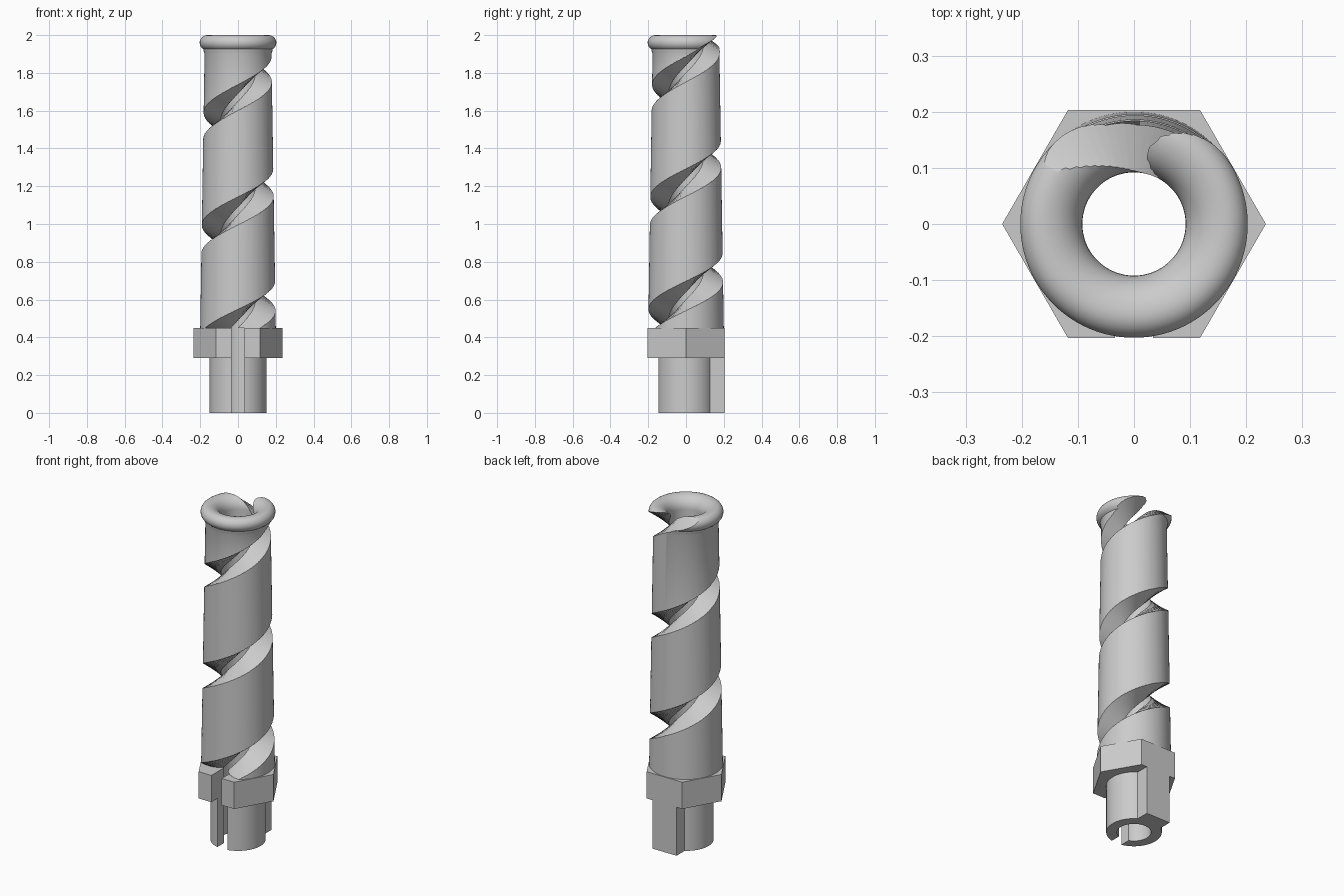
import bpy, bmesh, math
from math import cos, sin, pi, tau

cube = bpy.data.objects.get("Cube")
if cube:
    bpy.data.objects.remove(cube, do_unlink=True)

BORE, COLLAR_TOP, TOP = 0.092, 0.45, 2.0
PITCH = 0.6

grey = bpy.data.materials.new("plain_grey")
grey.use_nodes = True
grey.diffuse_color = (0.6, 0.6, 0.6, 1)
grey.node_tree.nodes["Principled BSDF"].inputs["Base Color"].default_value = (0.6, 0.6, 0.6, 1)


def make(name, bm):
    bmesh.ops.recalc_face_normals(bm, faces=bm.faces)
    mesh = bpy.data.meshes.new(name)
    bm.to_mesh(mesh)
    bm.free()
    mesh.materials.append(grey)
    ob = bpy.data.objects.new(name, mesh)
    bpy.context.collection.objects.link(ob)
    return ob


def prism(name, radius, z0, z1, sides):
    bm = bmesh.new()
    ring = [bm.verts.new((radius * cos(tau * i / sides), radius * sin(tau * i / sides), z0))
            for i in range(sides)]
    face = bm.faces.new(ring)
    top = bmesh.ops.extrude_face_region(bm, geom=[face])["geom"]
    bmesh.ops.translate(bm, vec=(0, 0, z1 - z0),
                        verts=[g for g in top if isinstance(g, bmesh.types.BMVert)])
    return make(name, bm)


def box(name, x0, x1, y0, y1, z0, z1):
    bm = bmesh.new()
    bmesh.ops.create_cube(bm, size=1)
    for v in bm.verts:
        v.co = (x1 if v.co.x > 0 else x0, y1 if v.co.y > 0 else y0, z1 if v.co.z > 0 else z0)
    return make(name, bm)


def sweep(name, section, angles, rise, closed):
    """Carry a closed (radius, height) section round the z axis."""
    bm = bmesh.new()
    rings = [[bm.verts.new((r * cos(a), r * sin(a), z + rise * a / tau)) for r, z in section]
             for a in angles]
    n = len(section)
    pairs = list(zip(rings, rings[1:])) + ([(rings[-1], rings[0])] if closed else [])
    for a, b in pairs:
        for j in range(n):
            k = (j + 1) % n
            bm.faces.new((a[j], b[j], b[k], a[k]))
    if not closed:
        bm.faces.new(rings[0])
        bm.faces.new(rings[-1])
    return make(name, bm)


def combine(ob, tool, operation):
    mod = ob.modifiers.new(operation, "BOOLEAN")
    mod.operation, mod.solver, mod.object = operation, "EXACT", tool
    bpy.context.view_layer.objects.active = ob
    bpy.ops.object.modifier_apply(modifier=mod.name)
    bpy.data.objects.remove(tool, do_unlink=True)


# Tapered tube with a rolled lip
lip_r, lip_z, lip = 0.163, TOP - 0.04, 0.04
section = [(BORE, COLLAR_TOP), (0.2, COLLAR_TOP), (0.177, 1.90), (0.181, 1.912)]
for i in range(10):
    a = -pi / 3 + i * (pi / 2 + pi / 3) / 9
    section.append((lip_r + lip * cos(a), lip_z + lip * sin(a)))
flare = lip_r - BORE
for i in range(1, 11):
    a = pi / 2 + i * pi / 20
    section.append((lip_r + flare * cos(a), TOP - flare + flare * sin(a)))
tube = sweep("spiral_tube", section, [tau * i / 96 for i in range(96)], 0, True)


# Spiral groove, narrow at the bore and wide at the outside
def half_width(r):
    return 0.018 + 0.56 * (r - BORE)


r0, r1, zc = 0.065, 0.26, 0.92 - PITCH / 2
groove_section = [(r0, zc - half_width(r0)), (r1, zc - half_width(r1)),
                  (r1, zc + half_width(r1)), (r0, zc + half_width(r0))]
steps = 64
groove = sweep("groove_cutter", groove_section,
               [tau * i / steps for i in range(-steps // 2, 3 * steps)], PITCH, False)
combine(tube, groove, "DIFFERENCE")

# Hexagonal collar with round shank and key, bored and slotted at the front
flat = 0.235 * cos(pi / 6)
base = prism("hex_base", 0.235, 0.29, COLLAR_TOP, 6)
combine(base, prism("shank", 0.15, 0, 0.4, 96), "UNION")
combine(base, box("key", -0.08, 0.08, 0.11, flat, 0, 0.4), "UNION")
combine(base, prism("bore_cutter", BORE, -0.1, 0.6, 96), "DIFFERENCE")
combine(base, box("slot_cutter", -0.034, 0.034, -0.4, 0, -0.1, 0.6), "DIFFERENCE")

# Smooth the round surfaces, keep the edges crisp
bpy.ops.object.select_all(action="DESELECT")
for ob in (tube, base):
    ob.select_set(True)
bpy.context.view_layer.objects.active = tube
bpy.ops.object.shade_smooth_by_angle(angle=math.radians(30))
